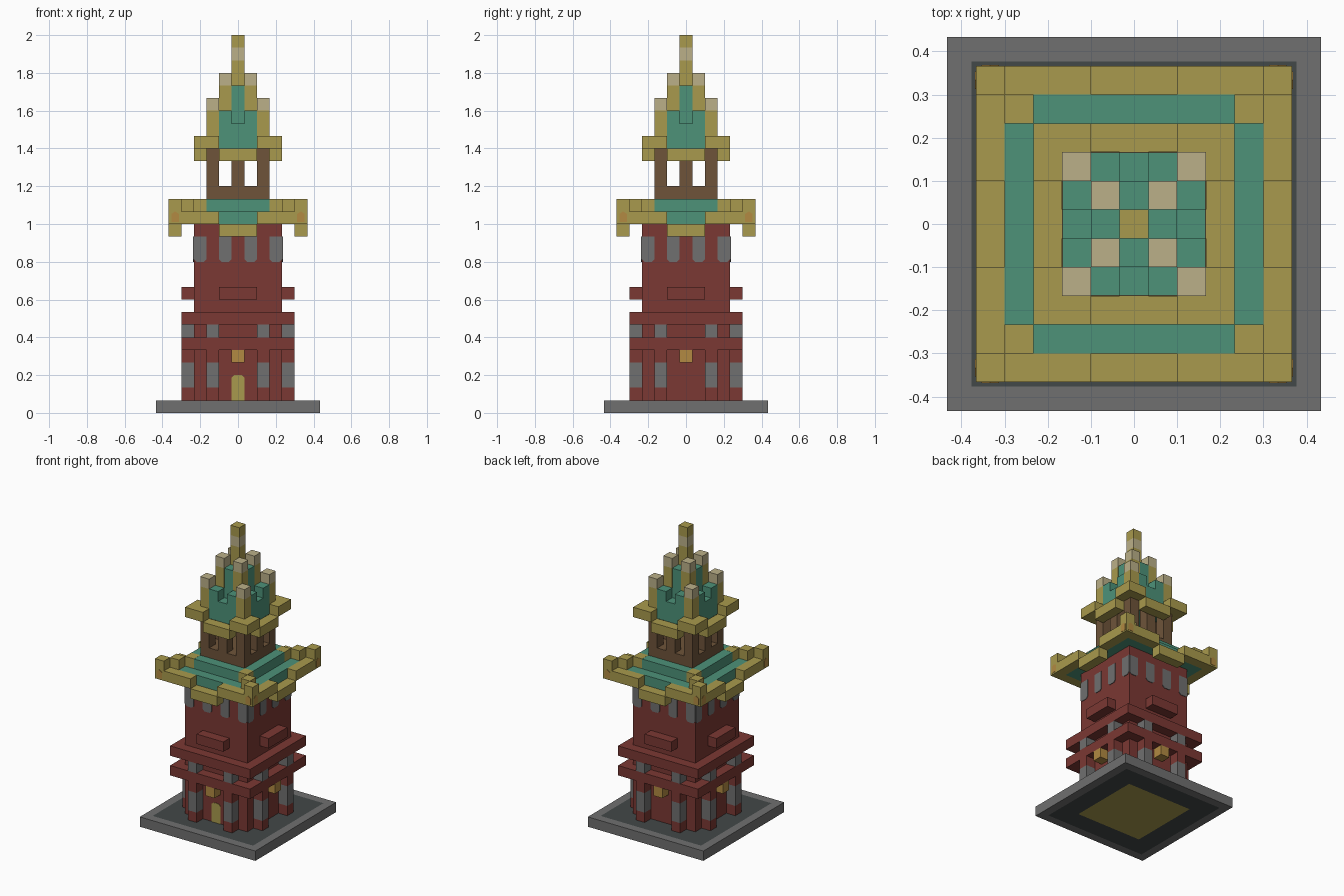
import bpy, bmesh
from math import pi
from mathutils import Matrix

old = bpy.data.objects.get("Cube")
if old:
    bpy.data.objects.remove(old)

U = 1 / 15  # edge length of one block


def material(name, rgb):
    lin = [((c / 255 + 0.055) / 1.055) ** 2.4 for c in rgb] + [1]
    mat = bpy.data.materials.new(name)
    mat.use_nodes = True
    mat.diffuse_color = lin
    mat.node_tree.nodes["Principled BSDF"].inputs["Base Color"].default_value = lin
    return mat


red = material("brick red", (123, 56, 51))
grey = material("stone grey", (112, 112, 112))
slate = material("dark slate", (66, 72, 72))
gold = material("old gold", (169, 154, 77))
amber = material("amber", (178, 138, 66))
teal = material("roof teal", (77, 146, 121))
brown = material("timber brown", (110, 84, 58))
cream = material("pale cream", (187, 176, 137))


def finish(name, bm, mats, sides=1):
    """Repeat the geometry around the vertical axis and make an object."""
    source = bm.faces[:] + bm.edges[:] + bm.verts[:]
    for i in range(1, sides):
        new = bmesh.ops.duplicate(bm, geom=source)["geom"]
        verts = [g for g in new if isinstance(g, bmesh.types.BMVert)]
        bmesh.ops.rotate(bm, verts=verts, matrix=Matrix.Rotation(i * pi / 2, 3, 'Z'))
    bmesh.ops.scale(bm, vec=(U, U, U), verts=bm.verts)
    bmesh.ops.recalc_face_normals(bm, faces=bm.faces)
    mesh = bpy.data.meshes.new(name)
    bm.to_mesh(mesh)
    bm.free()
    for m in mats:
        mesh.materials.append(m)
    obj = bpy.data.objects.new(name, mesh)
    bpy.context.collection.objects.link(obj)
    return obj


def add_box(bm, x, y, z):
    mid = [(a + b) / 2 for a, b in (x, y, z)]
    size = [b - a for a, b in (x, y, z)]
    mat = Matrix.Translation(mid) @ Matrix.Diagonal(size + [1])
    bmesh.ops.create_cube(bm, size=1, matrix=mat)


def boxes(name, mat, items, sides=1):
    bm = bmesh.new()
    for x, y, z in items:
        add_box(bm, x, y, z)
    return finish(name, bm, [mat], sides)


def slab(name, mat, half, z):
    return boxes(name, mat, [((-half, half), (-half, half), z)])


def cell(n):
    return (n - 0.5, n + 0.5)


def plates(name, mat, outlines, y, sides=1, depth=0.06):
    """Thin painted panels on the front-facing plane at y."""
    bm = bmesh.new()
    for pts in outlines:
        face = bm.faces.new([bm.verts.new((x, y, z)) for x, z in pts])
        ext = bmesh.ops.extrude_face_region(bm, geom=[face])["geom"]
        verts = [g for g in ext if isinstance(g, bmesh.types.BMVert)]
        bmesh.ops.translate(bm, vec=(0, -depth, 0), verts=verts)
    return finish(name, bm, [mat], sides)


# Plinth with inlaid paving above and below
bm = bmesh.new()
add_box(bm, (-6.5, 6.5), (-6.5, 6.5), (0, 1))
bm.normal_update()
for up in (1, -1):
    face = next(f for f in bm.faces if f.normal.z * up > 0.9)
    bmesh.ops.inset_region(bm, faces=[face], thickness=1.2)
    face.material_index = 1
    if up < 0:
        bmesh.ops.inset_region(bm, faces=[face], thickness=2.8)
        face.material_index = 2
finish("plinth", bm, [grey, slate, gold])

# Shaft, belts and wall bars
slab("tower_shaft", red, 3.5, (1, 15))
slab("lower_belt", red, 4.5, (5, 6))
slab("upper_belt", red, 4.5, (7, 8))
outer = (-4.5, -3.5)
boxes("wall_bars", red, [((-1.5, 1.5), outer, (9, 10))], 4)

# Pillars in pairs on every side
for name, mat, z in (("pillar_feet", red, (1, 2)), ("pillar_shafts", grey, (2, 4)),
                     ("pillar_heads", red, (4, 5)), ("belt_posts", grey, (6, 7))):
    boxes(name, mat, [(cell(x), outer, z) for x in (-2, 2)], 4)
boxes("lanterns", amber, [(cell(0), outer, (4, 5))], 4)

# Painted door and upper stone panels
plates("front_door", gold, [[(-.5, 1), (.5, 1), (.5, 2.8), (.3, 3), (-.3, 3), (-.5, 2.8)]], -3.5)
plates("stone_panels", grey,
       [[(x - .5, 14), (x - .5, 12.2), (x - .3, 12), (x + .3, 12), (x + .5, 12.2), (x + .5, 14)]
        for x in (-3, -1, 1, 3)], -3.5, 4)

# Lower roof: teal steps, gold eaves and stepped corner ridges
slab("lower_roof_step", teal, 4.5, (15, 16))
slab("lower_roof_top", teal, 3.5 - .01, (16, 17 - .01))
eave = (-5.5, -4.5)
boxes("lower_eave_centres", gold, [((-1.5, 1.5), eave, (14, 15))], 4)
boxes("lower_eave_sides", gold, [((-4.5, -1.5), eave, (15, 16)), ((1.5, 4.5), eave, (15, 16))], 4)
boxes("lower_eave_corners", gold, [(cell(5), cell(-5), (15, 17))], 4)
boxes("lower_roof_ridges", gold, [(cell(n), cell(-n), (16, 17)) for n in (3, 4)], 4)
plates("corner_glow", amber,
       [[(s * 4.7, 15.15), (s * 5.3, 15.15), (s * 5.3, 15.8), (s * 5, 16), (s * 4.7, 15.8)]
        for s in (-1, 1)], -5.5, 4, 0.03)

# Open belfry
slab("belfry_parapet", brown, 2.5, (17, 18))
boxes("belfry_columns", brown, [(cell(x), cell(-2), (18, 21)) for x in (0, 2)], 4)

# Upper roof
eave = (-3.5, -2.5)
boxes("upper_eave_centres", gold, [((-1.5, 1.5), eave, (20, 21))], 4)
boxes("upper_eave_sides", gold, [((-2.5, -1.5), eave, (21, 22)), ((1.5, 3.5), eave, (21, 22))], 4)
slab("upper_roof", teal, 2.5 - .01, (21, 23))
boxes("roof_crenels", teal, [(cell(x), (-2.49, -1.5), (23, 24)) for x in (-1, 1)], 4)
slab("spire_base", teal, 1.5 - .01, (23, 24))
boxes("spire_buttresses", teal, [(cell(0), (-1.49, -.5), (24, 26))], 4)

# Pinnacles and central spire
for name, n, top in (("outer_pinnacle", 2, 24), ("inner_pinnacle", 1, 26)):
    low = 21 if n == 2 else 24
    boxes(name + "_shafts", gold, [(cell(n), cell(-n), (low, top))], 4)
    boxes(name + "_tips", cream, [(cell(n), cell(-n), (top, top + 1))], 4)
for name, mat, z in (("spire_shaft", gold, (24, 28)), ("spire_band", cream, (28, 29)),
                     ("spire_tip", gold, (29, 30))):
    boxes(name, mat, [(cell(0), cell(0), z)])
